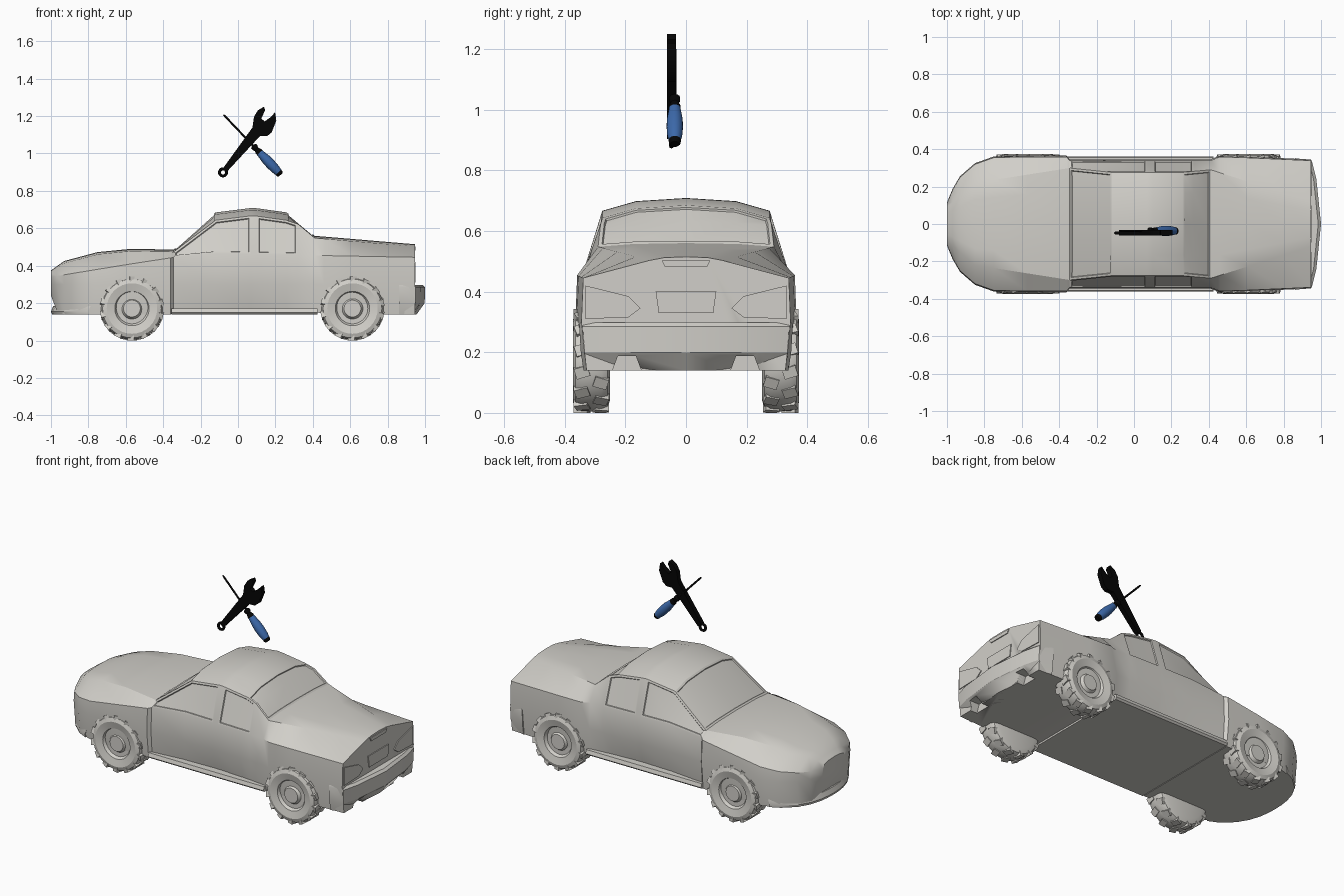
import bpy, bmesh, math
from mathutils import Matrix, Vector

if "Cube" in bpy.data.objects:
    bpy.data.objects.remove(bpy.data.objects["Cube"])


def material(name, rgb):
    m = bpy.data.materials.new(name)
    m.diffuse_color = (*rgb, 1)
    m.use_nodes = True
    m.node_tree.nodes["Principled BSDF"].inputs["Base Color"].default_value = m.diffuse_color
    return m


GREY = material("warm_grey", (0.64, 0.625, 0.585))
BLACK = material("black", (0.0015, 0.0015, 0.0015))
BLUE = material("handle_blue", (0.045, 0.14, 0.40))


def finish(name, bm, mat, angle=30):
    bmesh.ops.recalc_face_normals(bm, faces=bm.faces)
    me = bpy.data.meshes.new(name)
    bm.to_mesh(me)
    bm.free()
    me.materials.append(mat)
    me.shade_smooth()
    me.set_sharp_from_angle(angle=math.radians(angle))
    ob = bpy.data.objects.new(name, me)
    bpy.context.collection.objects.link(ob)
    return ob


def loft(bm, rings):
    """Skin closed rings and cap both ends; returns faces by (ring, strip)."""
    vs = [[bm.verts.new(p) for p in r] for r in rings]
    n = len(vs[0])
    faces = {}
    for i in range(len(vs) - 1):
        for j in range(n):
            k = (j + 1) % n
            faces[i, j] = bm.faces.new((vs[i][j], vs[i][k], vs[i + 1][k], vs[i + 1][j]))
    bm.faces.new(vs[0])
    bm.faces.new(vs[-1])
    return faces


def loft_object(name, rings, mat=GREY, angle=30):
    bm = bmesh.new()
    loft(bm, rings)
    return finish(name, bm, mat, angle)


def lathe(profile, matrix, seg):
    return [[matrix @ Vector((r * math.cos(a), r * math.sin(a), h))
             for a in (2 * math.pi * k / seg for k in range(seg))] for r, h in profile]


def mirrored(half):
    """Close a half outline (starting and ending on y = 0) across y = 0."""
    return half + [(x, -y, z) for x, y, z in half[-2:0:-1]]


def interp(keys, x):
    for (a, p), (b, q) in zip(keys, keys[1:]):
        if x <= b:
            return p + (q - p) * (x - a) / (b - a)
    return keys[-1][1]


# Body curves along x: centre height, belt height, top edge half width
CENTRE = [(-1, .375), (-.93, .425), (-.75, .473), (-.5, .497), (-.34, .485), (-.12, .685),
          (.08, .71), (.26, .685), (.41, .56), (.945, .515)]
BELT = [(-1, .34), (-.57, .41), (-.34, .445), (-.12, .465), (.945, .445)]
EDGE = [(-1, .09), (-.85, .22), (-.34, .30), (-.12, .276), (.26, .276), (.41, .29), (.945, .12)]


def in_cabin(x):
    return -.35 < x < .43


def half_width(x):
    if x < -.7:                                   # rounded nose
        return .365 * max(0, 1 - ((x + .7) / .3) ** 2) ** .4
    return .346 if in_cabin(x) else .365 - .02 * max(0, x - .5) / .445


def section(x):
    w = max(.115, half_width(x))
    zb = max(.14, .24 - 2.6 * (x + 1))
    wb = w - .017
    if in_cabin(x):                               # doors tuck in above the sill
        zb, wb = .155, w - .01 - .03 * math.sin(math.pi * (x + .35) / .78)
    zc, wt = interp(CENTRE, x), interp(EDGE, x)
    zt = zc - (.042 if -.2 < x < .3 else .012)
    return mirrored([(x, 0, zb), (x, wb, zb), (x, w, .30), (x, w - .006, interp(BELT, x)),
                     (x, wt, zt), (x, wt * .6, zt + (zc - zt) * .75), (x, 0, zc)])


stations = [-1, -.97, -.93, -.85, -.75, -.57, -.36, -.345, -.12, .07, .10, .26, .32, .41, .46, .61, .80, .945]
bm = bmesh.new()
f = loft(bm, [section(x) for x in stations])
bmesh.ops.recalc_face_normals(bm, faces=bm.faces)
# Recessed windows: windscreen, rear glass, then door and quarter windows on both sides
top = (4, 5, 6, 7)
regions = [[f[7, j] for j in top], [f[i, j] for i in (11, 12) for j in top]]
for j in (3, 8):
    regions += [[f[7, j], f[8, j]], [f[10, j], f[11, j]]]
for reg in regions:
    bmesh.ops.inset_region(bm, faces=reg, thickness=.012, depth=0, use_even_offset=True)
    bmesh.ops.inset_region(bm, faces=reg, thickness=.003, depth=-.006, use_even_offset=True)
body = finish("car_body", bm, GREY, 28)

# Flared sill running under both doors
loft_object("sill", [[(-.355, -w, z), (.425, -w, z), (.425, w, z), (-.355, w, z)]
                     for z, w in ((.14, .352), (.15, .362), (.172, .355))])

# Front lip below the grille gap, following the nose outline
lip = [-.80, -.86, -.93, -.97, -.99, -.998]
loft_object("front_lip", [mirrored([(-.80, 0, z)] + [(x + d, half_width(x) - .012, z) for x in lip]
                                   + [(-1 + d, 0, z)])
                          for z, d in ((.14, .006), (.155, 0), (.185, .012))])


# Rear bumper, bulging past the tail
def bumper_ring(z, xb, w):
    return mirrored([(.86, 0, z), (.86, w, z), (xb - .05, w - .012, z), (xb - .025, .24, z), (xb, 0, z)])


bumper = loft_object("rear_bumper", [bumper_ring(.14, .955, .338), bumper_ring(.20, .998, .347),
                                     bumper_ring(.285, 1.0, .352), bumper_ring(.298, .985, .350)])

# Exhaust notches cut in the underside of the tail
for s in (-1, 1):
    cut = loft_object("notch_cutter", [[(x, s * .195 + dy, z) for dy, z in
                                        ((-.055, .12), (.055, .12), (.03, .187), (-.03, .187))]
                                       for x in (.90, 1.05)])
    cut.hide_render = True
    cut.hide_viewport = True
    cut.display_type = 'WIRE'
    for ob in (body, bumper):
        mod = ob.modifiers.new("notch", 'BOOLEAN')
        mod.operation = 'DIFFERENCE'
        mod.object = cut


# Thin plates on the tail: number plate, boot handle, lamps
def tail_plate(name, pts):
    loft_object(name, [[(x, y, z) for y, z in pts] for x in (.942, .950)])


def trapezoid(low, high, z0, z1):
    return [(-low, z0), (low, z0), (high, z1), (-high, z1)]


tail_plate("number_plate", trapezoid(.09, .10, .33, .40))
tail_plate("boot_handle", trapezoid(.07, .08, .482, .503))
for s in (-1, 1):
    tail_plate("tail_lamp", [(s * .332, .31), (s * .19, .315), (s * .15, .345), (s * .19, .385), (s * .332, .42)])

# Wheels: turned tyre, dished rim and hub, with low shoulder lugs
tyre = [(.02, .112), (.045, .112), (.056, .095), (.082, .095), (.092, .112), (.135, .122),
        (.157, .114), (.166, .095), (.167, .028), (.157, .008), (.13, 0), (.02, 0)]
R = .171
for x in (-.567, .612):
    for s in (-1, 1):
        # local z points outwards along y
        m = Matrix.Translation((x, s * .251, R)) @ Matrix.Rotation(-s * math.pi / 2, 4, 'X')
        bm = bmesh.new()
        loft(bm, lathe(tyre, m, 32))
        for k in range(28):
            h = .092 if k % 2 else .030
            lug = (m @ Matrix.Rotation(2 * math.pi * k / 28, 4, 'Z') @ Matrix.Translation((.158, 0, h))
                   @ Matrix.Rotation(.3 if k % 2 else -.3, 4, 'X') @ Matrix.Diagonal((.026, .036, .046, 1)))
            bmesh.ops.create_cube(bm, size=1, matrix=lug)
        finish("wheel", bm, GREY)

# Wrench: flat outline along its own axis, with a ring end
u, v, start = Vector((.633, 0, .774)), Vector((-.774, 0, .633)), Vector((-.08, 0, .899))
outline = [(.018, -.014), (.275, -.030), (.30, -.060), (.33, -.066), (.395, -.045),
           (.425, -.012), (.39, -.010), (.352, .0), (.352, .024), (.40, .036), (.41, .053),
           (.375, .066), (.335, .060), (.285, .030), (.018, .014)]
loft_object("wrench", [[start + u * a + v * b + Vector((0, y, 0)) for a, b in outline]
                       for y in (-.062, -.033)], BLACK)
bpy.ops.mesh.primitive_torus_add(location=start + Vector((0, -.048, 0)), rotation=(math.pi / 2, 0, 0),
                                 major_radius=.019, minor_radius=.008, major_segments=20, minor_segments=8)
ring = bpy.context.object
ring.name = "wrench_ring"
ring.data.materials.append(BLACK)
ring.data.shade_smooth()

# Screwdriver: turned shaft, collar, blue grip and end cap
tip, axis = Vector((-.077, -.037, 1.207)), Vector((.69, 0, -.724))
m = Matrix.Translation(tip) @ axis.to_track_quat('Z', 'Y').to_matrix().to_4x4()
for name, mat, prof in (
        ("screwdriver_shaft", BLACK, [(.003, 0), (.0055, .012), (.0055, .225), (.018, .232), (.018, .243),
                                      (.013, .255), (.019, .27), (.019, .285)]),
        ("screwdriver_grip", BLUE, [(.019, .28), (.026, .33), (.027, .365), (.025, .40), (.020, .427)]),
        ("screwdriver_cap", BLACK, [(.0205, .424), (.0195, .436), (.014, .443)])):
    loft_object(name, lathe(prof, m, 20), mat, 40)
